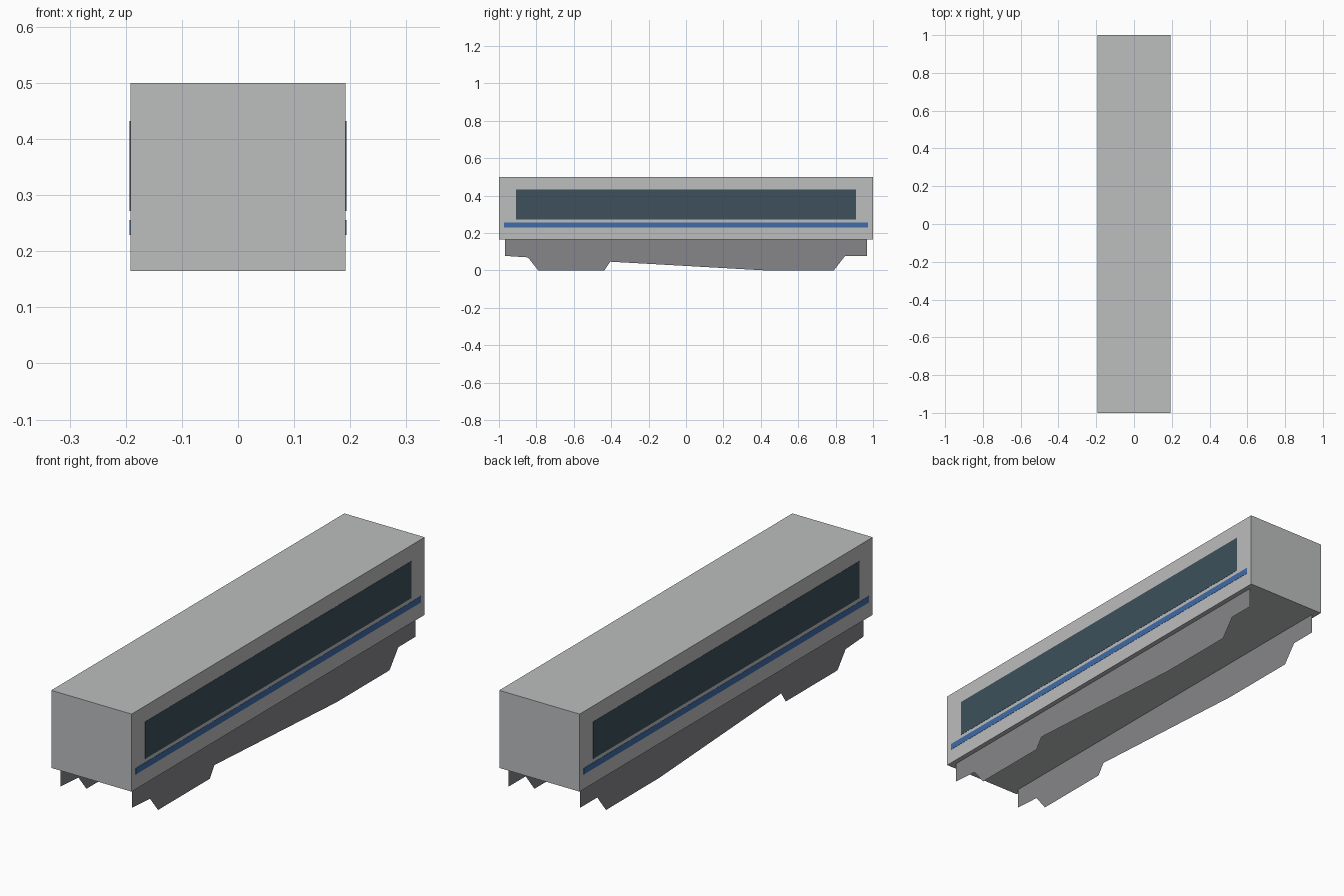
import bpy
import bmesh

if "Cube" in bpy.data.objects:
    bpy.data.objects.remove(bpy.data.objects["Cube"], do_unlink=True)


def srgb(*rgb):
    """Convert 0-255 display values to linear RGBA."""
    lin = [((c / 255 + 0.055) / 1.055) ** 2.4 for c in rgb]
    return (*lin, 1.0)


def material(name, colour):
    mat = bpy.data.materials.new(name)
    mat.use_nodes = True
    mat.diffuse_color = colour
    bsdf = mat.node_tree.nodes["Principled BSDF"]
    bsdf.inputs["Base Color"].default_value = colour
    bsdf.inputs["Roughness"].default_value = 0.8
    return mat


BODY = material("body light grey", srgb(188, 189, 190))
SKIRT = material("underframe grey", srgb(134, 134, 138))
GLASS = material("dark window glass", srgb(61, 80, 91))
STRIPE = material("blue stripe", srgb(62, 108, 168))


def finish(name, bm, mat):
    mesh = bpy.data.meshes.new(name)
    bm.to_mesh(mesh)
    bm.free()
    mesh.materials.append(mat)
    obj = bpy.data.objects.new(name, mesh)
    bpy.context.collection.objects.link(obj)
    return obj


def box(name, low, high, mat):
    bm = bmesh.new()
    bmesh.ops.create_cube(bm, size=1)
    for v in bm.verts:
        v.co = [b if c > 0 else a for c, a, b in zip(v.co, low, high)]
    return finish(name, bm, mat)


def side_sheet(name, x, profile, mat):
    """Flat sheet in the y-z plane, facing away from the centre line."""
    bm = bmesh.new()
    face = bm.faces.new([bm.verts.new((x, y, z)) for y, z in profile])
    face.normal_update()
    if face.normal.x * x < 0:
        face.normal_flip()
    return finish(name, bm, mat)


HALF_W, FLOOR, ROOF = 0.192, 0.165, 0.5

# Carriage body
box("body", (-HALF_W, -1, FLOOR), (HALF_W, 1, ROOF), BODY)

# Underframe outline: front bogie, sloping tank, rear bogie
skirt_profile = [
    (-0.968, FLOOR), (-0.968, 0.078), (-0.845, 0.07), (-0.79, 0),
    (-0.437, 0), (-0.405, 0.047), (0.43, 0), (0.79, 0),
    (0.85, 0.077), (0.968, 0.077), (0.968, FLOOR),
]

# Matching skirt, window band and stripe on each side
for side, s in (("left", 1), ("right", -1)):
    side_sheet(f"{side}_underframe_skirt", s * 0.171, skirt_profile, SKIRT)
    inner, outer = sorted((s * (HALF_W - 0.001), s * (HALF_W + 0.001)))
    box(f"{side}_window_band", (inner, -0.908, 0.272), (outer, 0.908, 0.432), GLASS)
    box(f"{side}_stripe", (inner, -0.973, 0.229), (outer, 0.973, 0.256), STRIPE)
